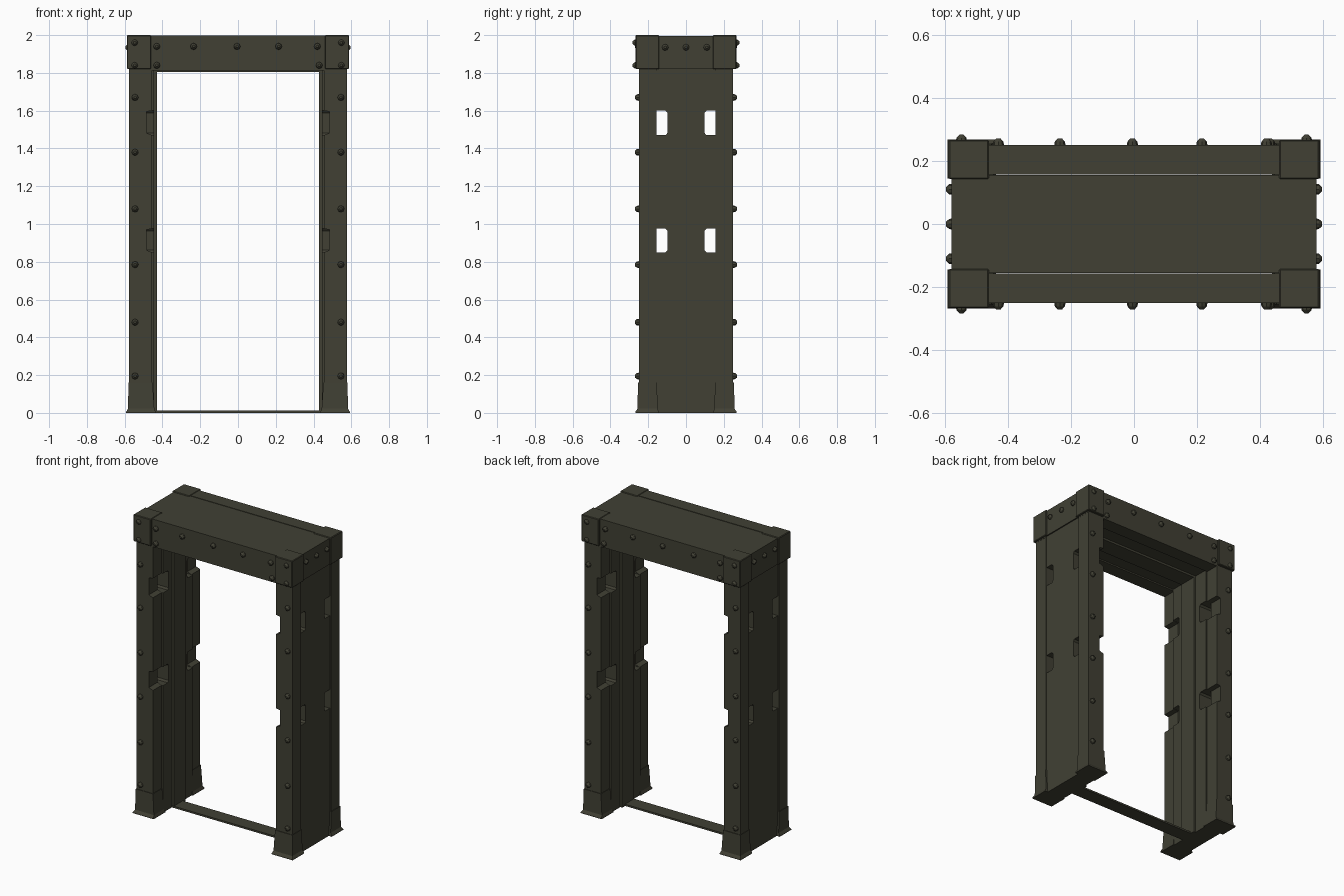
import bpy, bmesh, math
from mathutils import Vector, Matrix

if "Cube" in bpy.data.objects:
    bpy.data.objects.remove(bpy.data.objects["Cube"])

mat = bpy.data.materials.new("dark_olive_metal")
mat.diffuse_color = (0.052, 0.051, 0.034, 1)
mat.use_nodes = True
mat.node_tree.nodes["Principled BSDF"].inputs["Base Color"].default_value = mat.diffuse_color


def finish(name, bm):
    bmesh.ops.recalc_face_normals(bm, faces=bm.faces)
    me = bpy.data.meshes.new(name)
    bm.to_mesh(me)
    bm.free()
    me.materials.append(mat)
    ob = bpy.data.objects.new(name, me)
    bpy.context.collection.objects.link(ob)
    return ob


def box(name, x, y, z, bevel=0.0):
    bm = bmesh.new()
    m = Matrix.Translation(((x[0]+x[1])/2, (y[0]+y[1])/2, (z[0]+z[1])/2))
    m = m @ Matrix.Diagonal((abs(x[1]-x[0]), abs(y[1]-y[0]), abs(z[1]-z[0]), 1))
    bmesh.ops.create_cube(bm, size=1, matrix=m)
    if bevel:
        bmesh.ops.bevel(bm, geom=bm.edges[:], offset=bevel, segments=1, affect='EDGES')
    return finish(name, bm)


def prism(name, pts, place, a, b):
    """Extrude a 2D outline from a to b; place(u, v, w) gives the 3D point."""
    bm = bmesh.new()
    face = bm.faces.new([bm.verts.new(place(u, v, a)) for u, v in pts])
    ext = bmesh.ops.extrude_face_region(bm, geom=[face])
    d = Vector(place(0, 0, b)) - Vector(place(0, 0, a))
    bmesh.ops.translate(bm, vec=d, verts=[v for v in ext["geom"] if isinstance(v, bmesh.types.BMVert)])
    bmesh.ops.triangulate(bm, faces=[f for f in bm.faces if len(f.verts) > 4])
    return finish(name, bm)


def loft(name, rings):
    """Stack of rectangles (x0, x1, y0, y1, z)."""
    bm = bmesh.new()
    rows = [[bm.verts.new(p) for p in ((x0, y0, z), (x1, y0, z), (x1, y1, z), (x0, y1, z))]
            for x0, x1, y0, y1, z in rings]
    for lo, hi in zip(rows, rows[1:]):
        for i in range(4):
            j = (i + 1) % 4
            bm.faces.new((lo[i], lo[j], hi[j], hi[i]))
    bm.faces.new(rows[0])
    bm.faces.new(rows[-1])
    return finish(name, bm)


def rivet(bm, pos, normal):
    rot = Vector((0, 0, 1)).rotation_difference(Vector(normal)).to_matrix().to_4x4()
    base = Matrix.Translation(pos) @ rot
    bmesh.ops.create_cone(bm, cap_ends=True, segments=8, radius1=0.018, radius2=0.016, depth=0.012,
                          matrix=base @ Matrix.Translation((0, 0, 0.005)))
    bmesh.ops.create_cone(bm, cap_ends=True, segments=8, radius1=0.016, radius2=0.007, depth=0.010,
                          matrix=base @ Matrix.Translation((0, 0, 0.016)))


HOLES = ((0.85, 0.975), (1.47, 1.60))

# side panel outline in y-z with notched edges, and post outline in x-z with notches
edge = [(0.157, 0.0)]
post = [(0.577, 0.0), (0.577, 1.82), (0.455, 1.82)]
for z0, z1 in HOLES:
    edge += [(0.157, z0), (0.108, z0), (0.098, z0+0.012), (0.098, z1-0.012), (0.108, z1), (0.157, z1)]
for z0, z1 in reversed(HOLES):
    post += [(0.455, z1), (0.485, z1-0.005), (0.485, z0+0.012), (0.455, z0)]
post.append((0.455, 0.0))
edge.append((0.157, 1.82))
panel = edge + [(-y, z) for y, z in reversed(edge)]

for s, side in ((1, "right"), (-1, "left")):
    # walls between the posts
    prism(f"{side}_side_panel", panel, lambda u, v, w: (w, u, v), s*0.445, s*0.570)
    box(f"{side}_inner_rib", (s*0.43, s*0.45), (-0.06, 0.06), (0, 1.82))
    for t, end in ((-1, "front"), (1, "back")):
        # corner post and its flared foot
        prism(f"{end}_{side}_post", [(s*x, z) for x, z in post],
              lambda u, v, w: (u, w, v), t*0.157, t*0.25)
        loft(f"{end}_{side}_foot", [
            (s*0.437, s*0.592, t*0.145, t*0.268, 0.0),
            (s*0.437, s*0.592, t*0.145, t*0.268, 0.006),
            (s*0.443, s*0.582, t*0.149, t*0.257, 0.022),
            (s*0.452, s*0.580, t*0.155, t*0.254, 0.16)])
        # wrap-around cap on the lintel corner
        box(f"{end}_{side}_corner_cap", (s*0.46, s*0.588), (t*0.142, t*0.267), (1.82, 2.0), 0.004)

# lintel: front and back beams, ceiling with raised middle strip
for t, end in ((-1, "front"), (1, "back")):
    box(f"{end}_lintel_beam", (-0.578, 0.578), (t*0.157, t*0.25), (1.812, 1.997))
box("lintel_middle", (-0.578, 0.578), (-0.155, 0.155), (1.82, 1.995))
box("ceiling_rib", (-0.45, 0.45), (-0.06, 0.06), (1.806, 1.83))

# threshold strip
box("threshold", (-0.45, 0.45), (-0.065, 0.03), (0.0, 0.012))

# rivets
bm = bmesh.new()
for t in (-1, 1):
    n = (0, t, 0)
    for s in (-1, 1):
        for z in (0.195, 0.48, 0.785, 1.08, 1.38, 1.67):
            rivet(bm, (s*0.545, t*0.25, z), n)
        for z in (1.84, 1.96):
            rivet(bm, (s*0.547, t*0.262, z), n)
        rivet(bm, (s*0.43, t*0.25, 1.84), n)
    for x in (-0.43, -0.235, -0.005, 0.215, 0.42):
        rivet(bm, (x, t*0.25, 1.94), n)
for s in (-1, 1):
    for y in (-0.11, 0, 0.11):
        rivet(bm, (s*0.575, y, 1.935), (s, 0, 0))
finish("rivets", bm)
